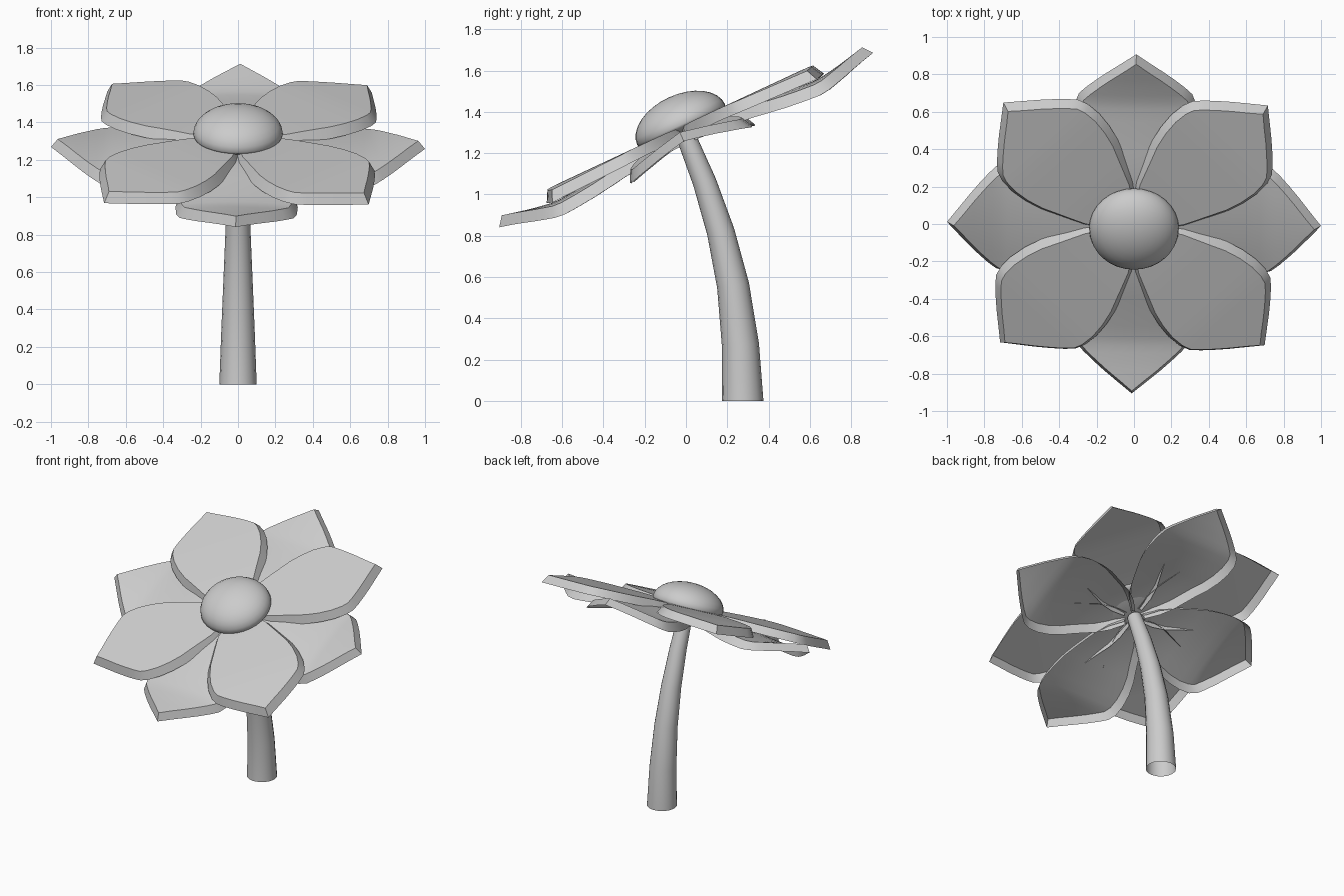
import bpy, bmesh, math
from mathutils import Matrix, Vector

if "Cube" in bpy.data.objects:
    bpy.data.objects.remove(bpy.data.objects["Cube"])

# Frame of the tilted flower head
HEAD = Matrix.Translation((0, -0.007, 1.28)) @ Matrix.Rotation(math.radians(25), 4, 'X')

# Outer petal edge: distance from the centre, half width
OUTLINE = [(0.04, 0.06), (0.11, 0.135), (0.19, 0.19), (0.27, 0.225), (0.34, 0.255), (0.42, 0.29), (0.51, 0.315),
           (0.60, 0.327), (0.68, 0.322), (0.735, 0.303), (0.78, 0.262),
           (0.83, 0.208), (0.88, 0.15), (0.94, 0.075), (1.0, 0.0)]
# Height of the top surface along the length
UPPER = [(0, 0.045), (0.3, 0.053), (0.65, 0.053), (1, 0.037)]
LOWER = [(0, 0.02), (0.2, 0.02), (0.35, 0.012), (0.5, -0.005), (0.7, -0.022), (0.82, -0.003), (1, 0.037)]
RIM, DROP = 0.03, 0.055


def lerp(table, r):
    for (a, va), (b, vb) in zip(table, table[1:]):
        if r <= b:
            t = (r - a) / (b - a)
            return va + (vb - va) * t
    return table[-1][1]


def inset():
    """Outline moved inwards for the top face."""
    pts = [Vector(p) for p in OUTLINE]
    result = []
    for i, p in enumerate(pts[:-1]):
        t = (pts[i + 1] - pts[max(i - 1, 0)]).normalized()
        result.append(p + RIM * Vector((t.y, -t.x)) if i else p - Vector((0, RIM)))
    result.append(pts[-1] - Vector((RIM * 1.2, 0)))
    return result


def smooth(obj, angle):
    bpy.ops.object.select_all(action='DESELECT')
    bpy.context.view_layer.objects.active = obj
    obj.select_set(True)
    bpy.ops.object.shade_smooth_by_angle(angle=math.radians(angle))


def petal(name, angle, heights, curl, cols=6):
    """Thin top face with a flared rim, open underneath."""
    bm = bmesh.new()

    def vert(r, y, drop=0):
        return bm.verts.new((r, y, lerp(heights, r) - curl * y * y - drop))

    rows = []
    for (r, w), (tr, tw) in zip(OUTLINE, inset()):
        top = [vert(tr, tw * (2 * i / cols - 1)) for i in range(cols + 1)]
        rows.append([vert(r, -w, DROP)] + top + [vert(r, w, DROP)])
    for a, b in zip(rows, rows[1:]):
        for i in range(cols + 2):
            bm.faces.new((a[i], b[i], b[i + 1], a[i + 1]))
    bmesh.ops.remove_doubles(bm, verts=bm.verts, dist=1e-4)
    bm.transform(HEAD @ Matrix.Rotation(math.radians(angle), 4, 'Z'))
    mesh = bpy.data.meshes.new(name)
    bm.to_mesh(mesh)
    bm.free()
    obj = bpy.data.objects.new(name, mesh)
    bpy.context.collection.objects.link(obj)
    smooth(obj, 30)


# Two layers of four petals
for i in range(4):
    petal(f"upper_petal_{i + 1}", 45 + 90 * i - 0.7, UPPER, 0.0)
    petal(f"lower_petal_{i + 1}", 90 * i - 0.7, LOWER, 0.2)

# Flattened centre dome with a shallow underside
bpy.ops.mesh.primitive_uv_sphere_add(segments=32, ring_count=16, radius=1)
dome = bpy.context.object
dome.name = "flower_centre"
for v in dome.data.vertices:
    if v.co.z < 0:
        v.co.z *= 0.35
dome.data.transform(HEAD @ Matrix.Translation((0, 0.01, 0.06)) @ Matrix.Diagonal((0.24, 0.235, 0.145, 1)))
smooth(dome, 40)

# Curved tapering stem, open at the foot: y, z, radius
PATH = [(0.275, 0, 0.1), (0.275, 0.01, 0.0995), (0.264, 0.27, 0.09), (0.228, 0.56, 0.078),
        (0.168, 0.82, 0.067), (0.09, 1.06, 0.057), (0.005, 1.27, 0.048)]
curve = bpy.data.curves.new("stem", 'CURVE')
curve.dimensions = '3D'
curve.bevel_depth = 1
curve.bevel_resolution = 6
spline = curve.splines.new('POLY')
spline.points.add(len(PATH) - 1)
for p, (y, z, r) in zip(spline.points, PATH):
    p.co = (0, y, z, 1)
    p.radius = r
stem = bpy.data.objects.new("stem", curve)
bpy.context.collection.objects.link(stem)
bpy.ops.object.select_all(action='DESELECT')
bpy.context.view_layer.objects.active = stem
stem.select_set(True)
bpy.ops.object.convert(target='MESH')
smooth(bpy.context.object, 40)
